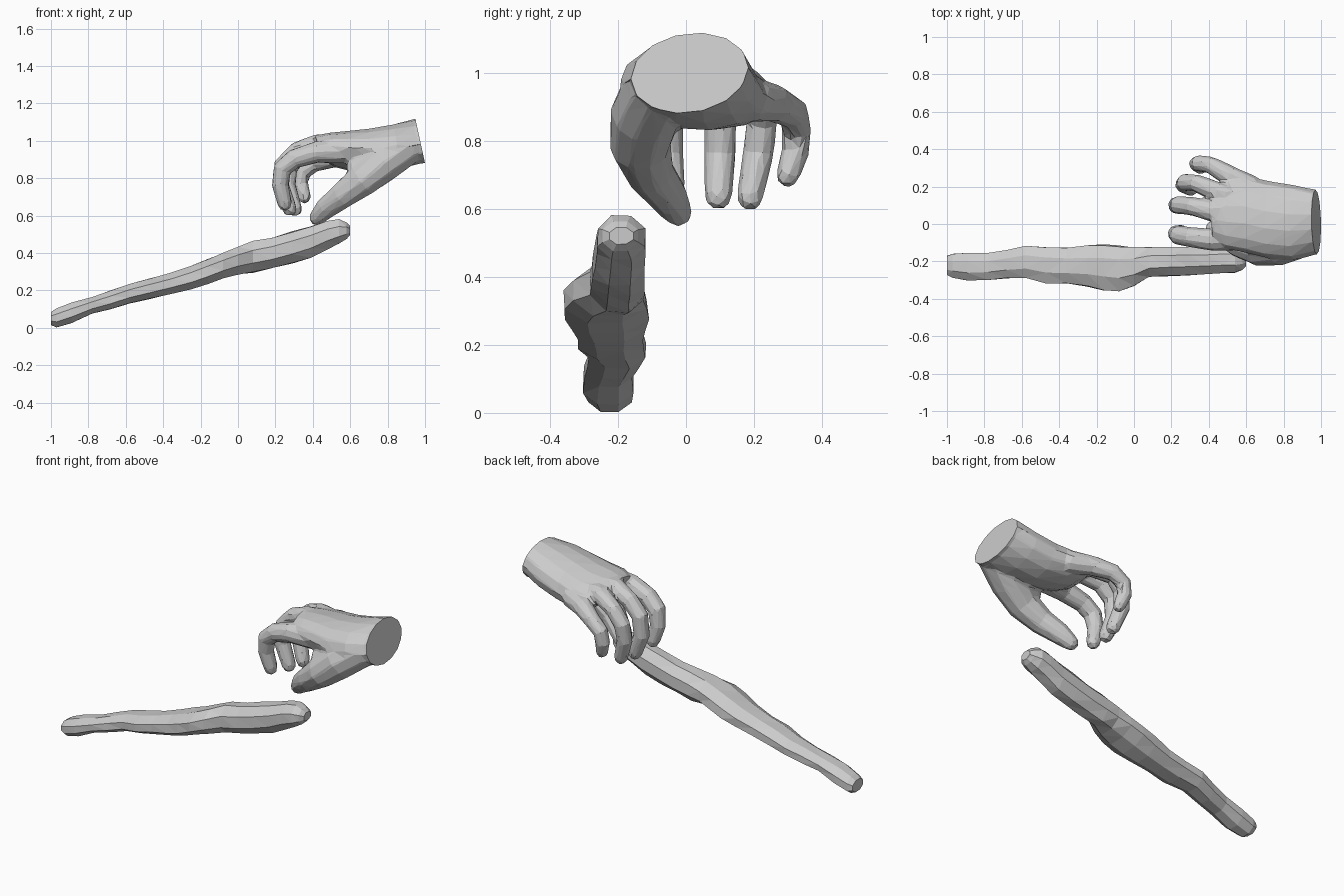
import bpy, bmesh, math, random
from mathutils import Vector

if "Cube" in bpy.data.objects:
    bpy.data.objects.remove(bpy.data.objects["Cube"])

random.seed(4)


def loft(bm, rings):
    """Skin a list of equal-sized point rings and cap both ends."""
    vs = [[bm.verts.new(p) for p in r] for r in rings]
    n = len(vs[0])
    for a, b in zip(vs, vs[1:]):
        for i in range(n):
            j = (i + 1) % n
            bm.faces.new((a[i], a[j], b[j], b[i]))
    bm.faces.new(vs[0][::-1])
    bm.faces.new(vs[-1])


def digit(bm, path, n=10):
    """Tapered tube through (x, y, z, radius) points with a rounded tip."""
    pts = [Vector(p[:3]) for p in path]
    rad = [p[3] for p in path]
    d = (pts[-1] - pts[-2]).normalized()
    tip, r = pts[-1], rad[-1]
    pts += [tip + d * r * 0.6, tip + d * r * 0.95]
    rad += [r * 0.8, r * 0.4]
    rings = []
    for i, c in enumerate(pts):
        t = (pts[min(i + 1, len(pts) - 1)] - pts[max(i - 1, 0)]).normalized()
        side = Vector((0, 1, 0))
        side = (side - t * side.dot(t)).normalized()
        up = t.cross(side)
        rings.append([c + rad[i] * (side * math.cos(a) + up * math.sin(a))
                      for a in (2 * math.pi * k / n for k in range(n))])
    loft(bm, rings)


def make_object(name, bm):
    bmesh.ops.recalc_face_normals(bm, faces=bm.faces)
    me = bpy.data.meshes.new(name)
    bm.to_mesh(me)
    bm.free()
    ob = bpy.data.objects.new(name, me)
    bpy.context.collection.objects.link(ob)
    return ob


# stick: x, y min, y max, z min, z max
stick_sections = [
    (-1.00, -.275, -.17, .015, .085), (-.97, -.29, -.16, .0, .105),
    (-.89, -.305, -.155, .025, .135), (-.78, -.30, -.155, .075, .165),
    (-.68, -.29, -.14, .10, .20), (-.58, -.29, -.115, .13, .235),
    (-.47, -.32, -.12, .155, .265), (-.36, -.32, -.125, .18, .295),
    (-.25, -.335, -.115, .205, .335), (-.16, -.355, -.11, .235, .37),
    (-.08, -.36, -.115, .265, .40), (.0, -.335, -.12, .285, .435),
    (.08, -.285, -.12, .295, .465), (.18, -.28, -.12, .315, .485),
    (.29, -.275, -.12, .345, .515), (.39, -.27, -.12, .375, .545),
    (.48, -.265, -.115, .42, .575), (.54, -.26, -.12, .45, .58),
    (.58, -.245, -.14, .475, .565), (.60, -.225, -.155, .495, .545),
]
bm = bmesh.new()
rings = []
for x, y0, y1, z0, z1 in stick_sections:
    ring = []
    for k in range(8):
        a = 2 * math.pi * (k + 0.5) / 8
        s = 1.06 + random.uniform(-.04, .04)
        c, w = math.cos(a) * s, math.sin(a) * s
        ring.append((x, (y0 + y1) / 2 + c * (y1 - y0) / 2,
                     max(0, (z0 + z1) / 2 + w * (z1 - z0) / 2)))
    rings.append(ring)
loft(bm, rings)
bmesh.ops.triangulate(bm, faces=bm.faces)
make_object("stick", bm)

# palm: x, y min, y max, z min, z max, sideways tilt; rings lean with the wrist
palm_sections = [
    (1.05, -.155, .175, .885, 1.13, .1), (.96, -.165, .185, .88, 1.115, .1),
    (.85, -.195, .21, .85, 1.09, .0), (.72, -.185, .23, .83, 1.065, -.05),
    (.60, -.155, .255, .835, 1.05, -.1), (.50, -.135, .245, .86, 1.04, -.1),
    (.43, -.09, .18, .90, 1.03, 0),
]
bm = bmesh.new()
rings = []
for x, y0, y1, z0, z1, tilt in palm_sections:
    ring = []
    for k in range(14):
        a = 2 * math.pi * k / 14
        c, w = math.cos(a), math.sin(a)
        ring.append((x - w * 0.02, (y0 + y1) / 2 + c * (y1 - y0) / 2,
                     (z0 + z1) / 2 + w * (z1 - z0) / 2 + tilt * c * (y1 - y0) / 2))
    rings.append(ring)
loft(bm, rings)

# thumb, its web, and four fingers
digit(bm, [(.90, -.08, .965, .10), (.77, -.12, .875, .105), (.66, -.135, .785, .09),
           (.555, -.105, .705, .072), (.47, -.055, .64, .06), (.425, -.025, .592, .045)])
digit(bm, [(.82, -.05, .94, .09), (.73, -.09, .895, .095), (.65, -.105, .855, .07)])
digit(bm, [(.60, -.07, .945, .07), (.42, -.085, .94, .06), (.30, -.07, .903, .054),
           (.237, -.06, .85, .052), (.225, -.052, .76, .046), (.25, -.042, .665, .04)])
digit(bm, [(.58, .03, .97, .07), (.42, .07, .98, .057), (.31, .095, .943, .05),
           (.238, .102, .87, .049), (.228, .1, .76, .047), (.275, .095, .637, .041)])
digit(bm, [(.58, .12, .955, .07), (.44, .175, .965, .054), (.33, .22, .927, .047),
           (.274, .223, .855, .047), (.264, .212, .76, .046), (.305, .188, .635, .04)])
digit(bm, [(.63, .19, .92, .068), (.51, .258, .91, .056), (.41, .315, .88, .047),
           (.345, .325, .83, .044), (.335, .322, .77, .042), (.355, .30, .70, .036)])
hand = make_object("hand", bm)

# fuse the hand parts and reduce to flat facets
m = hand.modifiers.new("fuse", 'REMESH')
m.mode = 'VOXEL'
m.voxel_size = 0.009
m = hand.modifiers.new("soften", 'SMOOTH')
m.factor = 0.5
m.iterations = 8
m = hand.modifiers.new("facets", 'DECIMATE')
m.ratio = 0.03
dg = bpy.context.evaluated_depsgraph_get()
fused = bpy.data.meshes.new_from_object(hand.evaluated_get(dg))
hand.modifiers.clear()
hand.data = fused

# flat slanted wrist cut
bm = bmesh.new()
bm.from_mesh(fused)
cut = bmesh.ops.bisect_plane(bm, geom=bm.verts[:] + bm.edges[:] + bm.faces[:],
                             plane_co=(1.0, 0, .88), plane_no=(.23, 0, .05),
                             clear_outer=True)
edges = [e for e in cut['geom_cut'] if isinstance(e, bmesh.types.BMEdge)]
bmesh.ops.holes_fill(bm, edges=edges, sides=0)
for f in bm.faces:
    f.smooth = False
bm.to_mesh(fused)
bm.free()
